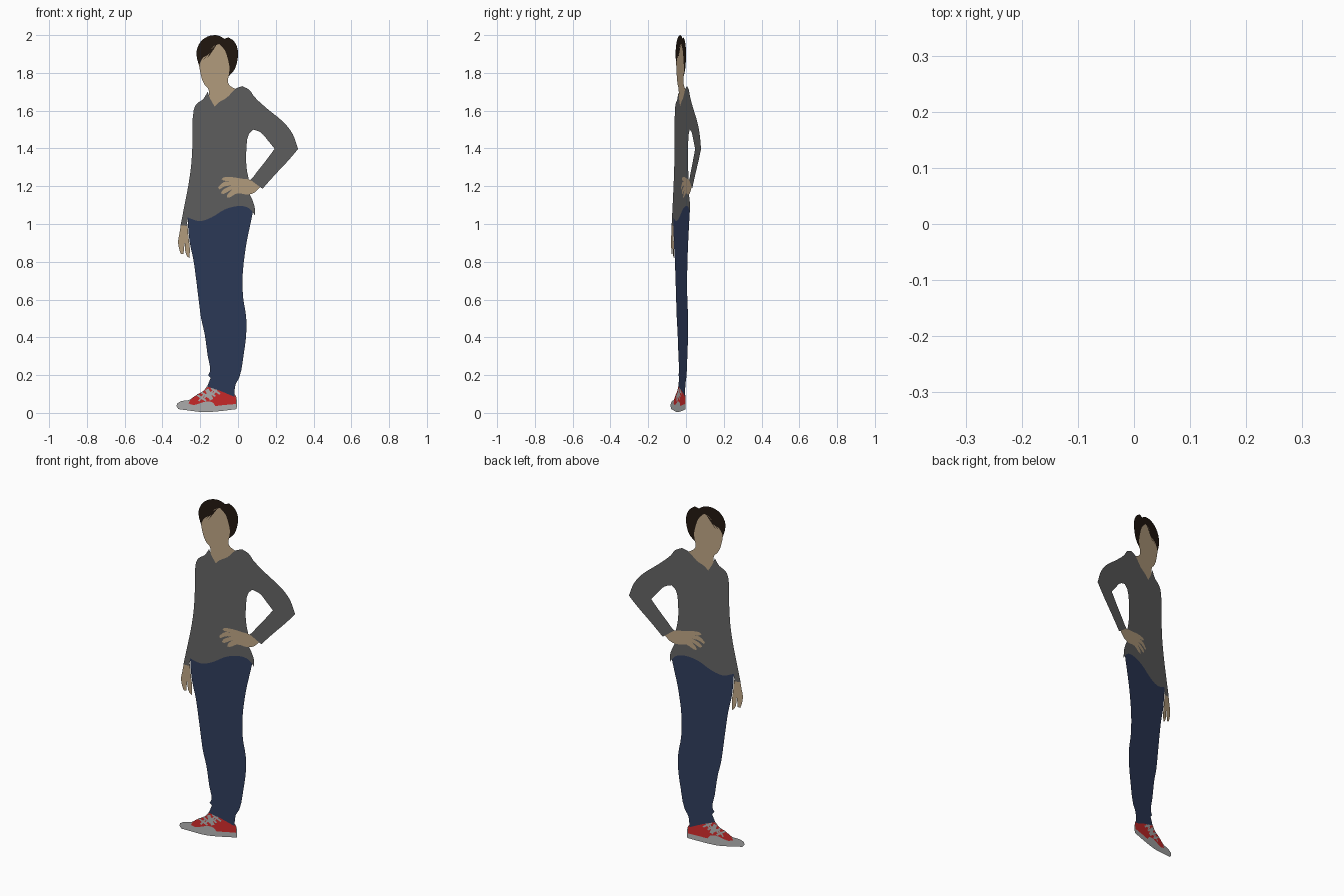
import bpy
from mathutils import Vector
from mathutils.geometry import delaunay_2d_cdt

# Flat cut-out figure: layered (x, z) outlines, cut so upper layers replace lower ones,
# standing on a vertical plane turned so that y = SLOPE * x.
SLOPE = 0.25

COLORS = {
    "hair": (.016, .009, .005, 1), "skin": (.50, .37, .23, 1), "shirt": (.125, .125, .125, 1),
    "denim": (.028, .045, .105, 1), "red": (.65, .025, .025, 1), "sole": (.46, .46, .46, 1),
}
layers = []  # (part name, colour key or None for an opening, points)


def smooth(raw, steps=3):
    """Round gentle bends with Hermite segments, keep sharp corners."""
    pts = [Vector(p) for p in raw]
    n = len(pts)
    ends = []
    for i in range(n):
        a, b = pts[i] - pts[i - 1], pts[(i + 1) % n] - pts[i]
        ends.append((a.normalized() + b.normalized()).normalized() if a.angle(b) < 0.85 else None)
    out = []
    for i in range(n):
        p, q = pts[i], pts[(i + 1) % n]
        d = q - p
        t0 = ends[i] * d.length if ends[i] else d
        t1 = ends[(i + 1) % n] * d.length if ends[(i + 1) % n] else d
        for k in range(steps):
            t = k / steps
            out.append(p * (2*t**3 - 3*t*t + 1) + t0 * (t**3 - 2*t*t + t)
                       + q * (3*t*t - 2*t**3) + t1 * (t**3 - t*t))
    return out


def part(name, color, pts, rounded=True):
    pts = smooth(pts) if rounded else [Vector(p) for p in pts]
    area = sum(pts[i - 1].cross(pts[i]) for i in range(len(pts)))
    layers.append((name, color, pts if area > 0 else pts[::-1]))


def strip(name, color, a, b, w):
    a, b = Vector(a), Vector(b)
    s = (b - a).orthogonal().normalized() * w / 2
    part(name, color, [a - s, b - s, b + s, a + s], False)


# Shoes: pale soles, red uppers, laces
part("shoe_soles", "sole", [(-.325, .035), (-.322, .05), (-.30, .062), (-.26, .068), (-.22, .095),
     (-.185, .115), (-.165, .14), (-.09, .125), (-.02, .10), (-.008, .08), (-.007, .02),
     (-.10, .009), (-.18, .004), (-.27, .014), (-.315, .02)])
part("shoe_uppers", "red", [(-.262, .05), (-.25, .072), (-.215, .097), (-.18, .116), (-.16, .138),
     (-.09, .125), (-.02, .10), (-.011, .078), (-.012, .047), (-.07, .042), (-.12, .036),
     (-.135, .055), (-.17, .06), (-.205, .05), (-.235, .042)])
for i in range(4):
    x, z = -.20 + .025 * i, .068 + .012 * i
    strip("shoe_laces", "sole", (x - .018, z + .028), (x + .03, z - .004), .010)
    strip("shoe_laces", "sole", (x - .008, z - .006), (x + .018, z + .026), .009)
strip("shoe_laces", "sole", (-.165, .125), (-.14, .07), .02)

# Hanging hand
part("hanging_hand", "skin", [(-.302, 1.0), (-.268, 1.0), (-.262, .93), (-.255, .87), (-.257, .82),
     (-.268, .828), (-.278, .85), (-.282, .90), (-.286, .87), (-.288, .842), (-.302, .84),
     (-.312, .87), (-.317, .91), (-.31, .95)])

# Trousers
part("trousers", "denim", [(-.267, 1.06), (-.265, 1.0), (-.255, .90), (-.236, .81), (-.222, .71),
     (-.206, .58), (-.195, .50), (-.177, .42), (-.16, .30), (-.148, .22), (-.158, .20),
     (-.145, .185), (-.163, .14), (-.09, .115), (-.02, .085), (-.013, .15), (.008, .19),
     (.03, .31), (.043, .41), (.043, .51), (.027, .61), (.025, .735), (.045, .90),
     (.07, 1.02), (.08, 1.07), (0, 1.13)])

# Hair with face and neck over it
part("hair", "hair", [(-.204, 1.83), (-.22, 1.90), (-.209, 1.947), (-.177, 1.984), (-.125, 2.0),
     (-.09, 1.992), (-.073, 1.98), (-.05, 1.988), (-.022, 1.968), (-.002, 1.926), (-.002, 1.873),
     (-.02, 1.815), (-.048, 1.783), (-.10, 1.85)])
part("face_and_neck", "skin", [(-.204, 1.841), (-.199, 1.80), (-.19, 1.765), (-.175, 1.735),
     (-.157, 1.715), (-.155, 1.68), (-.19, 1.64), (-.124, 1.60), (-.02, 1.66), (-.008, 1.712),
     (-.04, 1.73), (-.053, 1.75), (-.05, 1.783), (-.045, 1.825), (-.053, 1.87), (-.07, 1.92),
     (-.10, 1.953), (-.13, 1.94), (-.155, 1.90), (-.185, 1.88)])
for tip in [(-.185, 1.868), (-.165, 1.872)]:
    part("hair", "hair", [tip, (-.125, 1.93), (-.11, 1.955), (-.14, 1.925)], False)

# Shirt with hanging sleeve and bent sleeve
part("shirt", "shirt", [(-.161, 1.70), (-.185, 1.66), (-.22, 1.635), (-.235, 1.60), (-.24, 1.45),
     (-.247, 1.32), (-.262, 1.21), (-.283, 1.10), (-.304, .993), (-.27, .99), (-.267, 1.035),
     (-.205, 1.015), (-.14, 1.035), (-.07, 1.077), (0, 1.095), (.045, 1.09), (.07, 1.073),
     (.09, 1.045), (.088, 1.09), (.075, 1.13), (.06, 1.165), (.062, 1.235), (.13, 1.187),
     (.195, 1.26), (.27, 1.34), (.318, 1.397), (.29, 1.475), (.245, 1.535), (.155, 1.61),
     (.085, 1.675), (.06, 1.71), (.022, 1.73), (-.013, 1.716), (-.06, 1.668), (-.10, 1.645),
     (-.124, 1.622), (-.148, 1.665)])
part("arm_opening", None, [(.058, 1.23), (.045, 1.30), (.044, 1.39), (.057, 1.475), (.08, 1.50),
     (.12, 1.485), (.16, 1.44), (.194, 1.398), (.155, 1.345), (.10, 1.275), (.064, 1.232)])

# Hand on hip with spread fingers
part("hip_hand", "skin", [(.107, 1.203), (.062, 1.234), (.02, 1.24), (-.03, 1.248), (-.075, 1.247),
     (-.088, 1.238), (-.075, 1.230), (-.035, 1.227), (-.075, 1.222), (-.105, 1.195), (-.10, 1.182),
     (-.07, 1.199), (-.035, 1.204), (-.08, 1.180), (-.09, 1.163), (-.077, 1.158), (-.03, 1.184),
     (-.055, 1.157), (-.06, 1.142), (-.047, 1.140), (-.005, 1.162), (.05, 1.156), (.085, 1.165),
     (.118, 1.196)])

# Cut all layers into one non-overlapping sheet
points, faces = [], []
for _, _, pts in layers:
    faces.append(list(range(len(points), len(points) + len(pts))))
    points += pts
verts, _, tris, _, _, owners = delaunay_2d_cdt(points, [], faces, 1, 1e-5)

sheets = {}
for tri, owner in zip(tris, owners):
    if owner:
        name, color, _ = layers[max(owner)]
        if color:
            sheets.setdefault((name, color), []).append(tri)

# One object per part
mats = {}
for key, rgba in COLORS.items():
    mats[key] = bpy.data.materials.new(key)
    mats[key].diffuse_color = rgba
for (name, color), part_tris in sheets.items():
    used = sorted({i for t in part_tris for i in t})
    index = {v: i for i, v in enumerate(used)}
    mesh = bpy.data.meshes.new(name)
    mesh.from_pydata([(verts[i].x, verts[i].x * SLOPE, verts[i].y) for i in used], [],
                     [[index[i] for i in t] for t in part_tris])
    mesh.materials.append(mats[color])
    bpy.context.collection.objects.link(bpy.data.objects.new(name, mesh))
